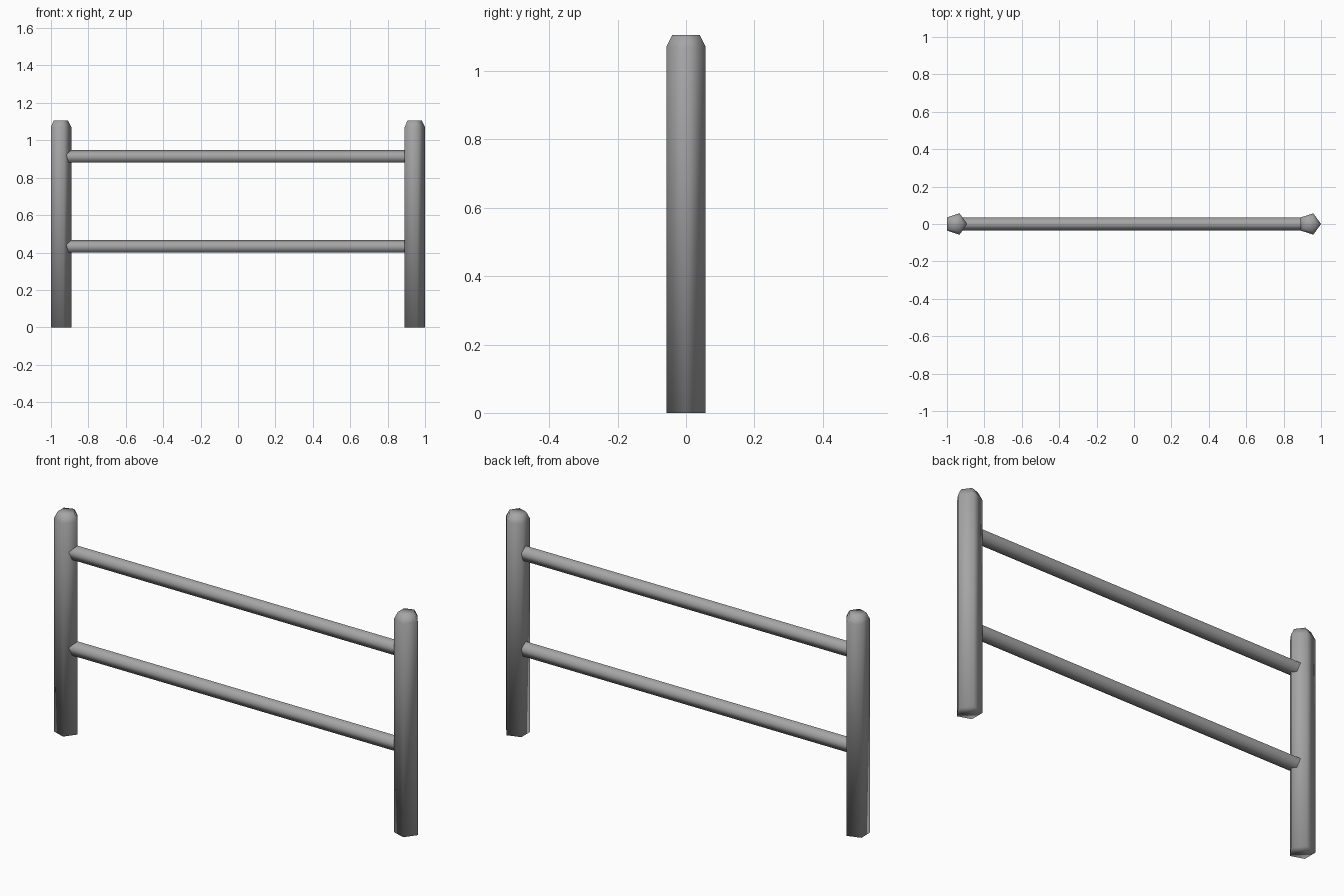
import bpy
import bmesh
from math import cos, sin, tau
from mathutils import Matrix, Vector

if "Cube" in bpy.data.objects:
    bpy.data.objects.remove(bpy.data.objects["Cube"])

# Dark grey finish for the whole fence
grey = bpy.data.materials.new("dark_grey")
grey.diffuse_color = (0.38, 0.38, 0.38, 1)
grey.use_nodes = True
grey.node_tree.nodes["Principled BSDF"].inputs["Base Color"].default_value = grey.diffuse_color


def five_sided(name, rings, matrix, sharp_ends=False):
    """Closed pentagonal rod from (radius, height) rings, first corner on local +x."""
    bm = bmesh.new()
    loops = [[bm.verts.new((r * cos(i * tau / 5), r * sin(i * tau / 5), h))
              for i in range(5)] for r, h in rings]
    for a, b in zip(loops, loops[1:]):
        for i in range(5):
            j = (i + 1) % 5
            bm.faces.new((a[i], a[j], b[j], b[i]))
    caps = [bm.faces.new(loops[0][::-1]), bm.faces.new(loops[-1])]
    for f in bm.faces:
        f.smooth = True
    if sharp_ends:
        for cap in caps:
            for e in cap.edges:
                e.smooth = False
    bm.transform(matrix)
    bmesh.ops.recalc_face_normals(bm, faces=bm.faces)
    mesh = bpy.data.meshes.new(name)
    bm.to_mesh(mesh)
    bm.free()
    mesh.materials.append(grey)
    obj = bpy.data.objects.new(name, mesh)
    bpy.context.collection.objects.link(obj)
    return obj


# Posts: chamfered tops, one corner facing +x
post_rings = [(0.06, 0), (0.06, 1.071), (0.042, 1.106)]
for side, x in (("left", -0.9515), ("right", 0.94)):
    five_sided(f"{side}_post", post_rings, Matrix.Translation((x, 0, 0)))

# Rails: laid along x with one corner facing up, ends buried in the posts
lay_down = Matrix(((0, 0, 1), (0, -1, 0), (1, 0, 0))).to_4x4()
rail_rings = [(0.037, -0.945), (0.037, 0.94)]
for level, z in (("lower", 0.431), ("upper", 0.912)):
    five_sided(f"{level}_rail", rail_rings,
               Matrix.Translation((0, 0, z)) @ lay_down, sharp_ends=True)
